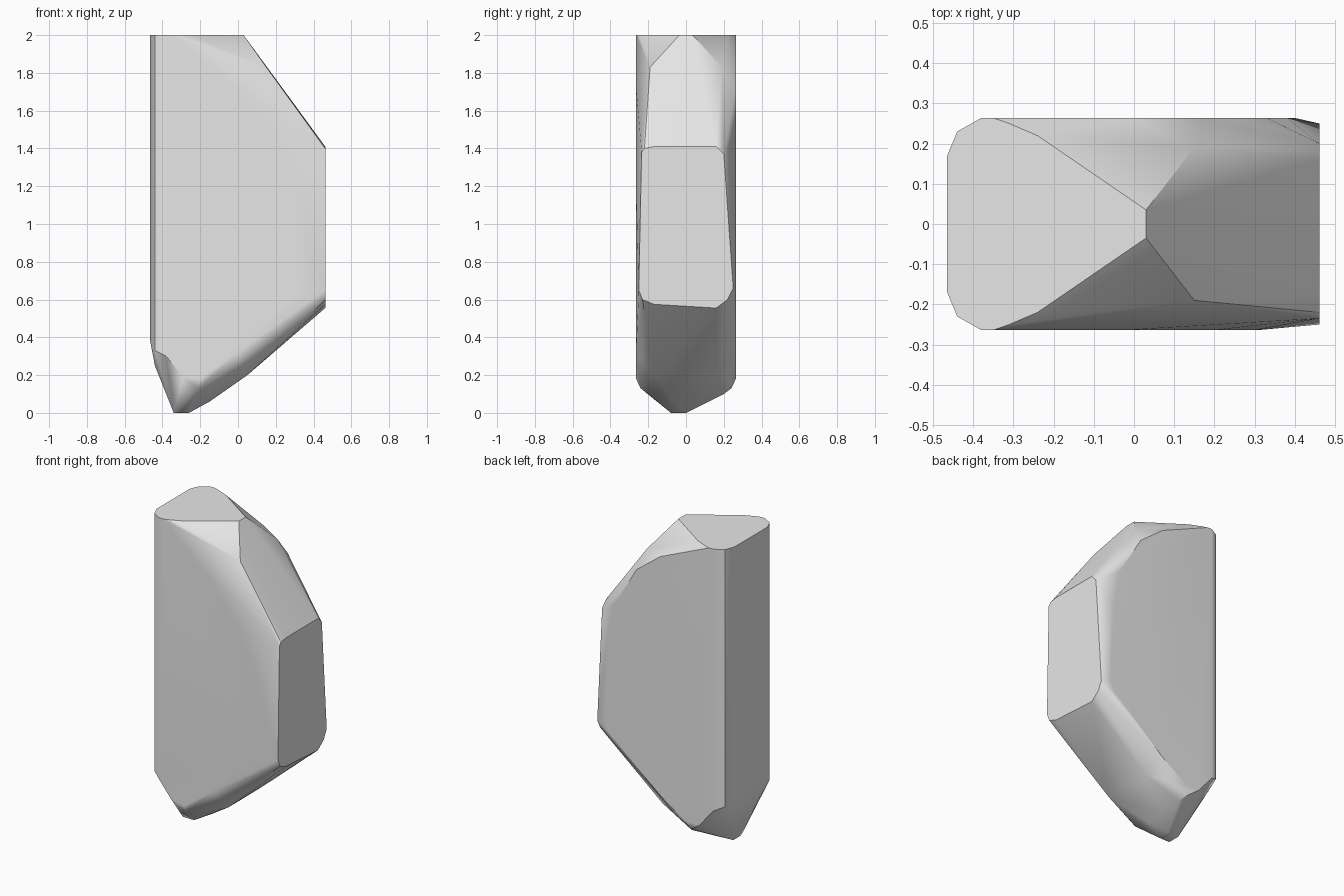
import bpy
import bmesh
import math

# Remove the default object
default_cube = bpy.data.objects.get("Cube")
if default_cube:
    bpy.data.objects.remove(default_cube, do_unlink=True)

HEIGHT = 2
LEFT_SIDE = -.465
RIGHT_SIDE = .462
DEPTH = .264


def mirrored(points):
    """Return the points together with their copies across the y = 0 plane."""
    return [(x, side * y, z) for x, y, z in points for side in (-1, 1)]


# Flat top: half outline in x and y
top_outline = [(LEFT_SIDE, .17), (-.44, .23), (-.38, DEPTH), (-.35, DEPTH),
               (-.31, .25), (-.24, .22), (.03, .035)]

# Flat right end: outline in y and z
end_outline = [(-.17, 1.41), (.16, 1.41), (.2, 1.37), (.25, .66), (.22, .6),
               (.16, .555), (-.17, .575), (-.23, .6), (-.25, .65),
               (-.235, 1.38), (-.22, 1.4)]

# Broad front and back faces: outlines in x and z
front_outline = [(-.02, 1.72), (.2, 1.42), (.3, 1.2), (.31, .62),
                 (0, .32), (-.2, .18), (-.29, .19)]
back_outline = [(0, 1.85), (.17, 1.72), (.33, 1.45), (.38, 1.2), (.4, .68),
                (.36, .6), (0, .3), (-.18, .18), (-.28, .18)]

# Left end, upper shoulder and lower slope, the same on both sides
left_foot = [(LEFT_SIDE, .17, .38), (-.44, .23, .33), (-.38, DEPTH, .3),
             (-.44, .12, .25)]
shoulder = [(.15, .19, 1.83)]
lower_slope = [(.05, .17, .2), (-.15, .06, .06), (-.18, .2, .1),
               (-.21, .24, .13)]

# Small flat tip that touches the ground
tip = [(x, y, 0) for x in (-.34, -.26) for y in (-.08, 0)]

points = mirrored([(x, y, HEIGHT) for x, y in top_outline])
points += [(RIGHT_SIDE, y, z) for y, z in end_outline]
points += [(x, -DEPTH, z) for x, z in front_outline]
points += [(x, DEPTH, z) for x, z in back_outline]
points += mirrored(left_foot + shoulder + lower_slope)
points += tip

# Wrap the outlines in a convex shell and merge the flat areas
shell = bmesh.new()
for point in points:
    shell.verts.new(point)
bmesh.ops.convex_hull(shell, input=shell.verts[:])
loose = [vert for vert in shell.verts if not vert.link_faces]
bmesh.ops.delete(shell, geom=loose, context='VERTS')
bmesh.ops.dissolve_limit(shell, angle_limit=math.radians(1),
                         verts=shell.verts[:], edges=shell.edges[:])
bmesh.ops.recalc_face_normals(shell, faces=shell.faces[:])

mesh = bpy.data.meshes.new("rock")
shell.to_mesh(mesh)
shell.free()
rock = bpy.data.objects.new("rock", mesh)
bpy.context.collection.objects.link(rock)

# Plain grey stone
stone = bpy.data.materials.new("grey_stone")
stone.use_nodes = True
grey = (.8, .8, .8, 1)
stone.diffuse_color = grey
stone.node_tree.nodes["Principled BSDF"].inputs["Base Color"].default_value = grey
mesh.materials.append(stone)

# Soft worn edges with crisp borders around the flat cuts
bpy.ops.object.select_all(action='DESELECT')
rock.select_set(True)
bpy.context.view_layer.objects.active = rock
bpy.ops.object.shade_smooth_by_angle(angle=math.radians(30))
weighted = rock.modifiers.new("weighted_normals", 'WEIGHTED_NORMAL')
weighted.keep_sharp = True
